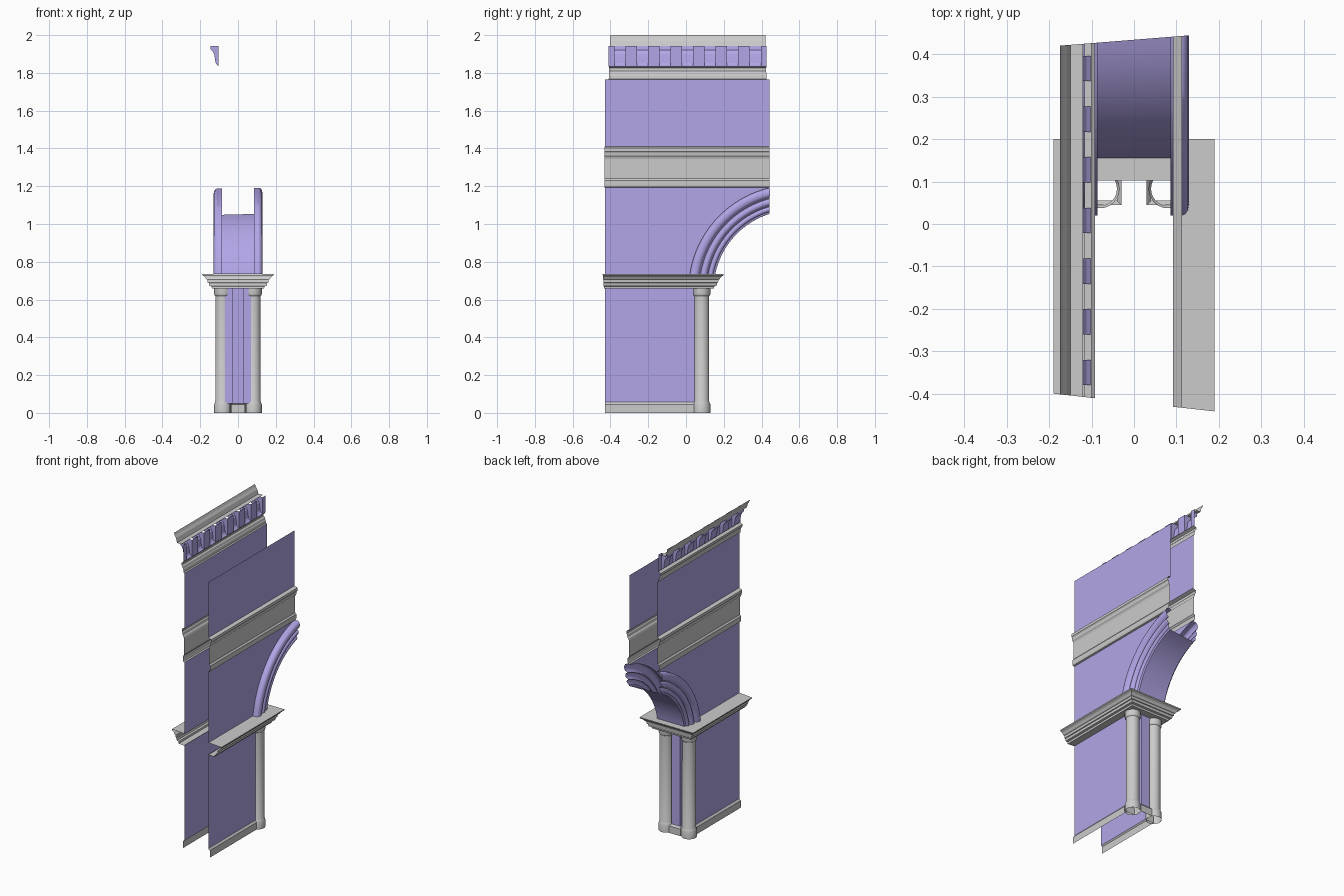
import bpy, math

if "Cube" in bpy.data.objects:
    bpy.data.objects.remove(bpy.data.objects["Cube"])

PURPLE = bpy.data.materials.new("violet_stone")
PURPLE.diffuse_color = (0.45, 0.38, 0.8, 1)
PURPLE.use_nodes = True
PURPLE.node_tree.nodes["Principled BSDF"].inputs["Base Color"].default_value = PURPLE.diffuse_color

WALL = 0.092          # half distance between the wall skins
SPRING = 0.735        # springing level of the arch
CY, CZ = 0.57, 0.65   # arch centre


def ylow(x):          # slanted end planes of the segment
    return -0.42 - 0.11 * x


def yhi(x):
    return 0.4336 + 0.08 * x


def grid(name, rows, mat=None, flip=False, smooth=False, closed=False):
    """Surface through rows of points."""
    n = len(rows[0])
    verts = [p for r in rows for p in r]
    faces = []
    for i in range(len(rows) if closed else len(rows) - 1):
        a, b = i * n, ((i + 1) % len(rows)) * n
        for j in range(n - 1):
            f = (a + j, b + j, b + j + 1, a + j + 1)
            faces.append(f[::-1] if flip else f)
    me = bpy.data.meshes.new(name)
    me.from_pydata(verts, [], faces)
    me.update()
    ob = bpy.data.objects.new(name, me)
    bpy.context.collection.objects.link(ob)
    if mat:
        me.materials.append(mat)
    if smooth:
        bpy.ops.object.select_all(action='DESELECT')
        ob.select_set(True)
        bpy.context.view_layer.objects.active = ob
        bpy.ops.object.shade_smooth_by_angle(angle=math.radians(35))
    return ob


def run(name, s, profile, mat=None):
    """Straight moulding along one side; profile is (half width, z)."""
    rows = [[(s * w, f(s * w), z) for w, z in profile] for f in (ylow, yhi)]
    return grid(name, rows, mat, flip=s < 0)


def arc(r, x, n=20):
    """Arch curve of radius r from springing level to the segment end."""
    a0 = math.pi - math.asin((SPRING - CZ) / r)
    a1 = math.acos((yhi(x) - CY) / r)
    return [(x, CY + r * math.cos(a0 + (a1 - a0) * i / n),
             CZ + r * math.sin(a0 + (a1 - a0) * i / n)) for i in range(n + 1)]


def plan(o):
    """Outline of the pier with two column nooks, offset outward by o."""
    half = [(WALL + o, ylow(WALL)), (WALL + o, 0.045 + o),
            (0.03 + o, 0.045 + o), (0.03 + o, 0.103 + o)]
    left = [(-x, y) for x, y in half[::-1]]
    left[-1] = (-WALL - o, ylow(-WALL))
    return half + left


# Pier shaft and its plinth
grid("pier_wall", [[(x, y, 0.05), (x, y, 0.662)] for x, y in plan(0)], PURPLE)
outer, inner = plan(0.01), plan(0)
grid("pier_plinth", [[(a[0], a[1], 0), (a[0], a[1], 0.045), (b[0], b[1], 0.057)]
                     for a, b in zip(outer, inner)])

# Corner columns
shaft = [(0.046, 0), (0.046, 0.045), (0.041, 0.058), (0.040, 0.06), (0.040, 0.618),
         (0.044, 0.622), (0.046, 0.63), (0.046, 0.662)]
for s in (-1, 1):
    rows = []
    for i in range(24):
        a = math.tau * i / 24
        rows.append([(s * 0.08 + r * math.cos(a), 0.083 + r * math.sin(a), z) for r, z in shaft])
    grid("corner_column", rows, smooth=True, closed=True)

# Impost capital wrapping three sides of the pier
impost = [(WALL, 0.658), (0.138, 0.658), (0.14, 0.67), (0.152, 0.673), (0.155, 0.688),
          (0.16, 0.69), (0.162, 0.705), (0.168, 0.708), (0.176, 0.72), (0.188, 0.728),
          (0.19, SPRING), (WALL, SPRING)]
grid("impost_capital", [
    [(w, ylow(w), z) for w, z in impost],
    [(w, w + 0.01, z) for w, z in impost],
    [(-w, w + 0.01, z) for w, z in impost],
    [(-w, ylow(-w), z) for w, z in impost]])

# Arch mouldings: three rolls stepping in from the wall to the soffit
R_OUT, R_IN = 0.5565, 0.4236
archivolt = [(R_OUT, 0.086), (R_OUT, 0.112)]
for d0, d1, w, h in ((0.0, 0.05, 0.112, 0.017), (0.056, 0.09, 0.108, 0.013),
                     (0.096, 0.122, 0.1, 0.012)):
    for k in range(7):
        t = math.pi * k / 6
        archivolt.append((R_OUT - (d0 + d1) / 2 + (d1 - d0) / 2 * math.cos(t),
                          w + h * math.sin(t)))
archivolt += [(R_IN, 0.096), (R_IN, 0.085)]

frieze = [(WALL, 1.192), (0.102, 1.195), (0.105, 1.205), (0.105, 1.23), (0.097, 1.24),
          (0.097, 1.345), (0.1, 1.355), (0.106, 1.362), (0.108, 1.378), (0.113, 1.385),
          (0.113, 1.402), (WALL, 1.41)]

for s in (-1, 1):
    curves = [arc(r, s * w) for r, w in archivolt]
    grid("archivolt", list(zip(*curves)), PURPLE, flip=s > 0, smooth=True)
    # Spandrel wall above the arch
    x = s * WALL
    edge = [(x, ylow(x), SPRING)] + arc(R_OUT, x)
    grid("spandrel_wall", [[p, (p[0], p[1], 1.193)] for p in edge], PURPLE, flip=s < 0)
    run("frieze_band", s, frieze)
    run("upper_wall", s, [(WALL, 1.41), (WALL, 1.765)], PURPLE)

grid("arch_soffit", list(zip(arc(R_IN, -0.085), arc(R_IN, 0.085))), PURPLE, smooth=True)

# Crowning cornice, outer side only
run("cornice_lower_moulding", -1, [(WALL, 1.763), (0.1, 1.768), (0.102, 1.785), (0.105, 1.79),
                                   (0.108, 1.802), (0.116, 1.81), (0.117, 1.825), (0.1, 1.833)])
run("cornice_gutter", -1, [(0.12, 1.943), (0.15, 1.943), (0.153, 1.953), (0.158, 1.97),
                           (0.168, 1.985), (0.174, 2.0)])

# Bracket row: hollow scrolled brackets with wall panels between
bracket = [(0.102, 1.835), (0.112, 1.843), (0.119, 1.853), (0.122, 1.875), (0.126, 1.9),
           (0.135, 1.915), (0.144, 1.922), (0.147, 1.943)]
back = [(0.102, z) for w, z in bracket]
y0, y1 = ylow(-0.1), yhi(-0.1)
count = 7
step = (y1 - y0) / count
rows = []
for i in range(count):
    y = y0 + i * step
    for prof, t in ((back, 0), (back, 0.25), (bracket, 0.25),
                    (bracket, 0.75), (back, 0.75), (back, 1)):
        rows.append([(-w, y + t * step, z) for w, z in prof])
grid("bracket_row", rows, PURPLE, flip=True)
